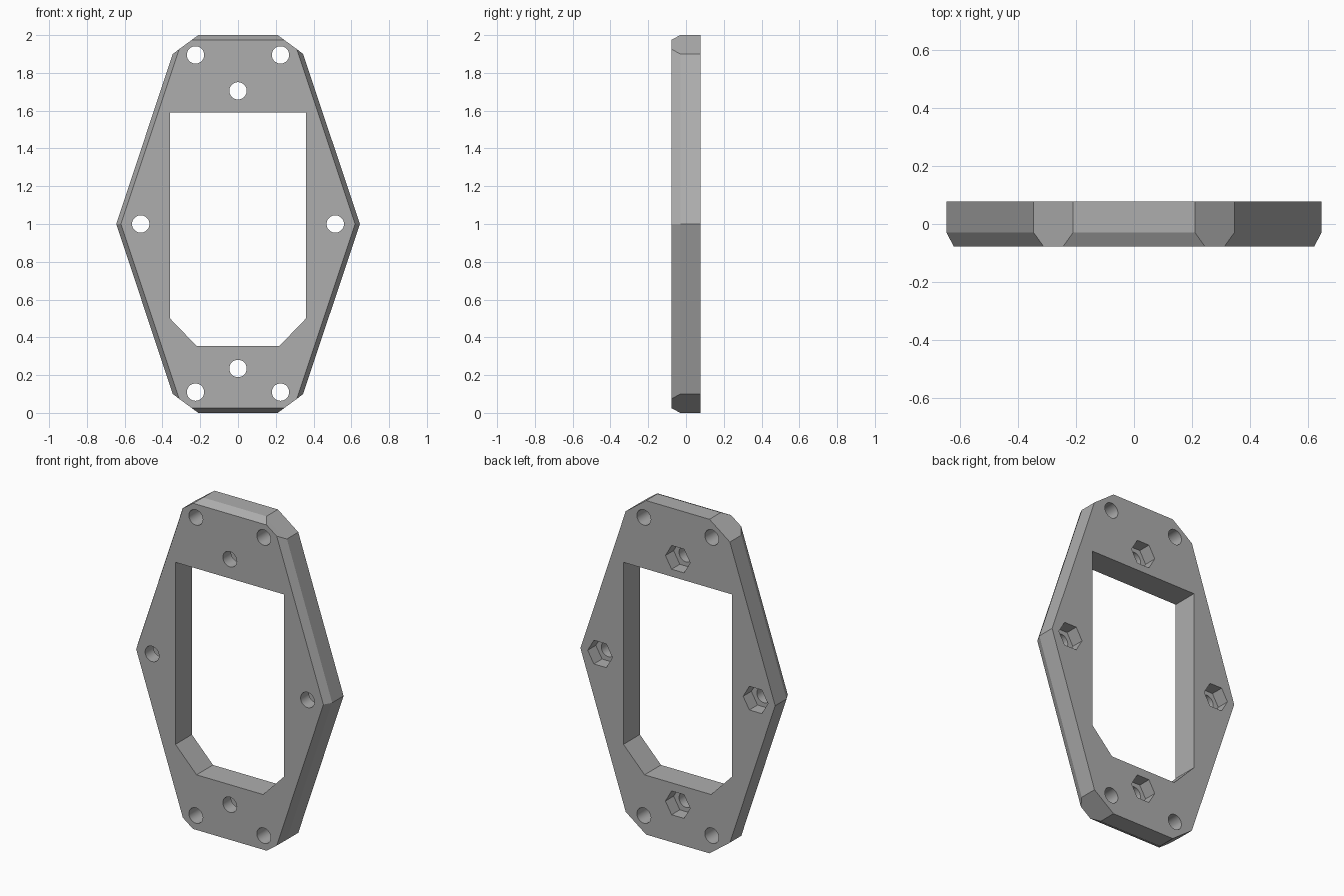
import bpy, bmesh, math

cube = bpy.data.objects.get("Cube")
if cube:
    bpy.data.objects.remove(cube, do_unlink=True)

BACK, FRONT, EDGE = 0.0775, -0.0775, -0.03

grey = bpy.data.materials.new("plain grey")
grey.use_nodes = True
colour = (0.42, 0.42, 0.42, 1)
grey.diffuse_color = colour
grey.node_tree.nodes["Principled BSDF"].inputs["Base Color"].default_value = colour


def loft(name, rings):
    """Solid from matching rings of (x, z) points, each at its own y."""
    bm = bmesh.new()
    rows = [[bm.verts.new((x, y, z)) for x, z in pts] for y, pts in rings]
    n = len(rows[0])
    bm.faces.new(rows[0])
    bm.faces.new(rows[-1])
    for a, b in zip(rows, rows[1:]):
        for i in range(n):
            j = (i + 1) % n
            bm.faces.new((a[i], a[j], b[j], b[i]))
    bmesh.ops.recalc_face_normals(bm, faces=bm.faces)
    mesh = bpy.data.meshes.new(name)
    bm.to_mesh(mesh)
    bm.free()
    mesh.materials.append(grey)
    obj = bpy.data.objects.new(name, mesh)
    bpy.context.collection.objects.link(obj)
    return obj


def outline(corner, shoulder, tip):
    """Mirror one upper quarter into the full ten-sided outline."""
    top = [corner, shoulder, (tip, 1)]
    right = top + [(x, 2 - z) for x, z in (shoulder, corner)]
    return right + [(-x, z) for x, z in reversed(right)]


def polygon(x, z, radius, sides):
    step = math.tau / sides
    return [(x + radius * math.cos(i * step), z + radius * math.sin(i * step))
            for i in range(sides)]


# Plate with a chamfered front edge; the four corner cuts stay straight
rim = outline((0.21, 2), (0.345, 1.9), 0.645)
face = outline((0.244, 1.975), (0.311, 1.926), 0.62)
plate = loft("frame_plate", [(BACK, rim), (EDGE, rim), (FRONT, face)])

# Window with two clipped lower corners
half = [(0.36, 1.59), (0.36, 0.5), (0.22, 0.355)]
window = half + [(-x, z) for x, z in reversed(half)]
cutters = [loft("window_cutter", [(-0.2, window), (0.2, window)])]

# Corner screw holes, and middle holes with hexagonal nut pockets at the back
corner_holes = [(x, z) for x in (-0.225, 0.225) for z in (0.11, 1.895)]
nut_holes = [(0, 1.705), (0, 0.235), (-0.515, 1), (0.515, 1)]
for x, z in corner_holes + nut_holes:
    ring = polygon(x, z, 0.046, 32)
    cutters.append(loft("hole_cutter", [(-0.2, ring), (0.2, ring)]))
for x, z in nut_holes:
    ring = polygon(x, z, 0.082, 6)
    cutters.append(loft("nut_pocket_cutter", [(0.0, ring), (0.2, ring)]))

bpy.context.view_layer.objects.active = plate
plate.select_set(True)
for cutter in cutters:
    cut = plate.modifiers.new("cut", 'BOOLEAN')
    cut.operation = 'DIFFERENCE'
    cut.solver = 'EXACT'
    cut.object = cutter
    bpy.ops.object.modifier_apply(modifier=cut.name)
    bpy.data.objects.remove(cutter, do_unlink=True)

bpy.ops.object.shade_smooth_by_angle(angle=math.radians(25))
